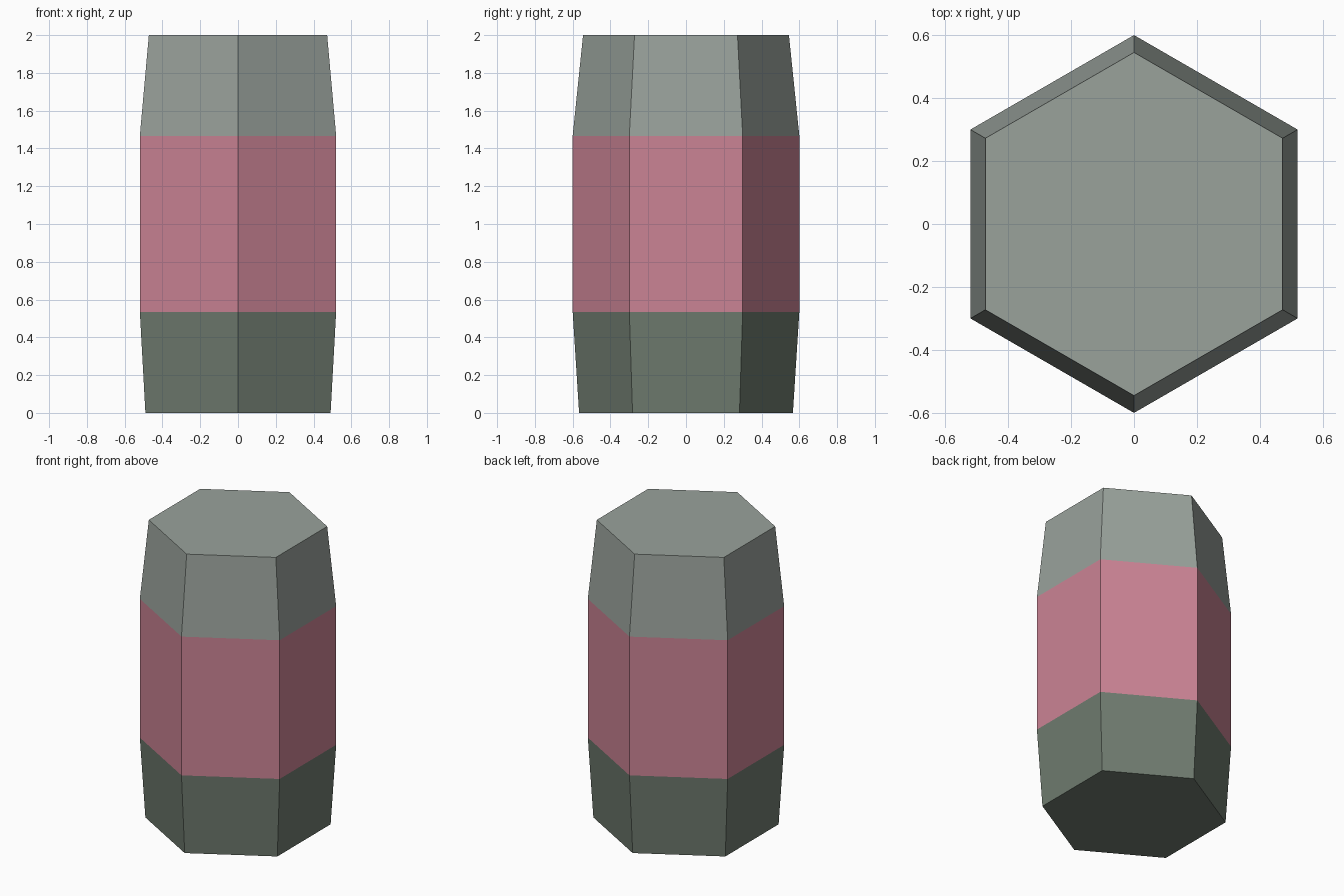
import bpy, bmesh
from math import cos, sin, pi

if "Cube" in bpy.data.objects:
    bpy.data.objects.remove(bpy.data.objects["Cube"])

SIDES = 6
# (radius, height) of each ring, bottom to top
PROFILE = [(0.566, 0.0), (0.60, 0.535), (0.60, 1.467), (0.545, 2.0)]
COLOURS = [("dark_grey_green", (0.16, 0.20, 0.16, 1)),
           ("pink", (0.60, 0.23, 0.30, 1)),
           ("light_grey_green", (0.32, 0.36, 0.33, 1))]


def ring(bm, radius, z):
    angles = [pi / 2 + 2 * pi * k / SIDES for k in range(SIDES)]
    return [bm.verts.new((radius * cos(a), radius * sin(a), z)) for a in angles]


# Hexagonal barrel: tapered base, straight band, tapered top
bm = bmesh.new()
rings = [ring(bm, r, z) for r, z in PROFILE]
for band, (low, high) in enumerate(zip(rings, rings[1:])):
    for i in range(SIDES):
        j = (i + 1) % SIDES
        bm.faces.new((low[i], low[j], high[j], high[i])).material_index = band

# End caps
bm.faces.new(rings[0][::-1]).material_index = 0
bm.faces.new(rings[-1]).material_index = 2

mesh = bpy.data.meshes.new("hexagonal_barrel")
bm.to_mesh(mesh)
bm.free()
for name, colour in COLOURS:
    mat = bpy.data.materials.new(name)
    mat.diffuse_color = colour
    mat.use_nodes = True
    mat.node_tree.nodes["Principled BSDF"].inputs["Base Color"].default_value = mat.diffuse_color
    mesh.materials.append(mat)
bpy.context.collection.objects.link(bpy.data.objects.new("hexagonal_barrel", mesh))
